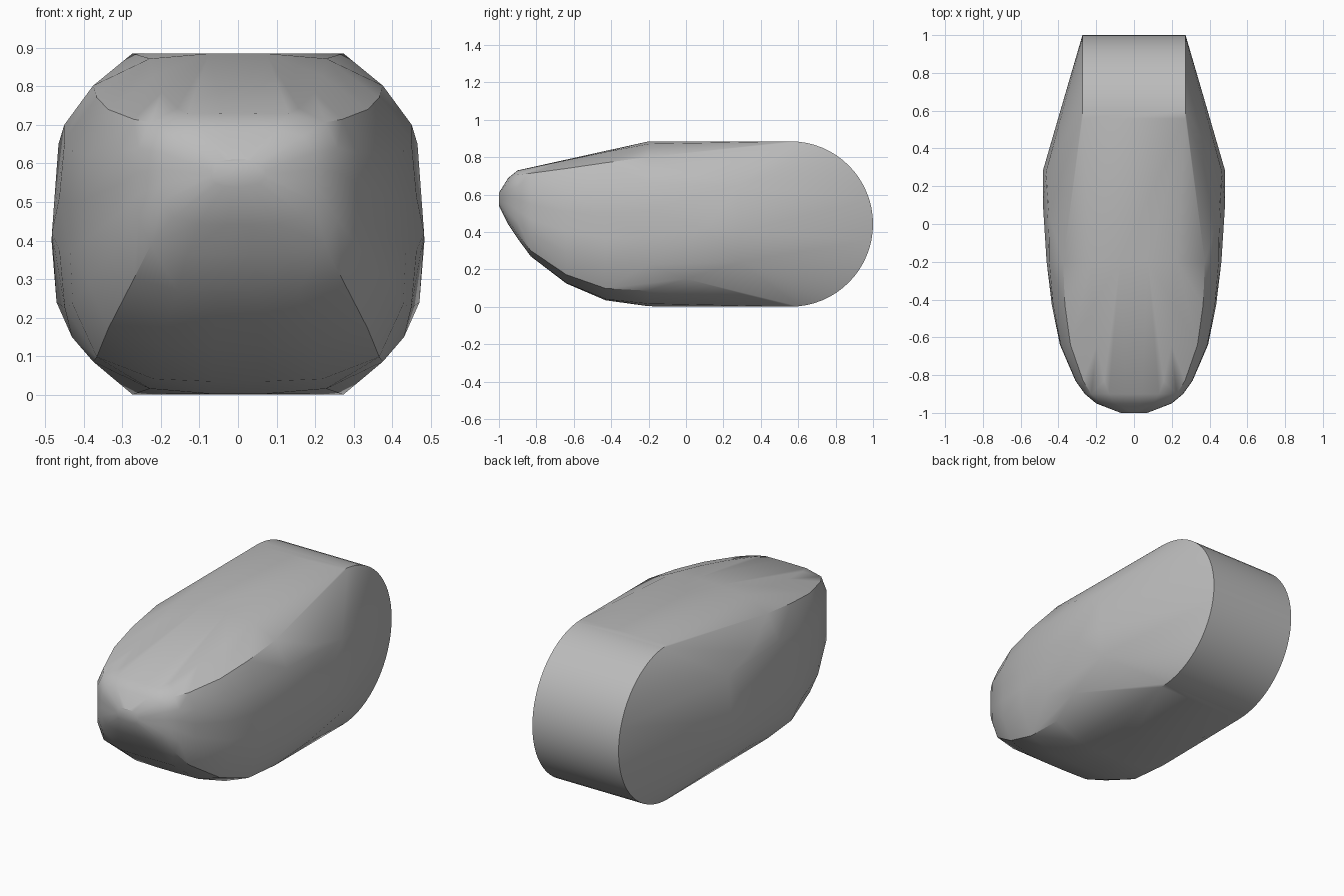
import bpy
import bmesh
from math import cos, sin, pi

cube = bpy.data.objects.get("Cube")
if cube:
    bpy.data.objects.remove(cube, do_unlink=True)

grey = bpy.data.materials.new("plain grey")
grey.use_nodes = True
colour = (0.5, 0.5, 0.5, 1)
grey.diffuse_color = colour
grey.node_tree.nodes["Principled BSDF"].inputs["Base Color"].default_value = colour


def section(bm, y, half_width, bottom, top, power, steps=20):
    """Add a rounded-square cross-section facing along y."""
    middle, half_height = (bottom + top) / 2, (top - bottom) / 2
    for i in range(steps):
        a = 2 * pi * (i + 0.5) / steps
        c, s = cos(a), sin(a)
        r = (abs(c) ** power + abs(s) ** power) ** (-1 / power)
        bm.verts.new((half_width * r * c, y, middle + half_height * r * s))


bm = bmesh.new()

# Rounded nose and belly: y, half width, bottom, top, squareness
for station in (
    (-1.0, 0.07, 0.54, 0.61, 3),
    (-0.95, 0.20, 0.44, 0.69, 4),
    (-0.90, 0.26, 0.365, 0.73, 5),
    (-0.83, 0.31, 0.27, 0.745, 5),
    (-0.64, 0.392, 0.125, 0.787, 4.5),
    (-0.43, 0.435, 0.035, 0.834, 4),
    (-0.20, 0.463, 0.003, 0.885, 3.3),
):
    section(bm, *station)

# Widest crease on each flank
for side in (-1, 1):
    for x, y, z in ((0.465, 0.28, 0.65), (0.483, 0.28, 0.40), (0.47, 0.29, 0.24),
                    (0.482, 0.10, 0.42), (0.45, 0.05, 0.70), (0.43, 0.0, 0.15)):
        bm.verts.new((side * x, y, z))

    # Round flat-sided back end
    for i in range(64):
        a = 2 * pi * i / 64
        bm.verts.new((side * 0.273, 0.558 + 0.442 * cos(a), 0.443 + 0.442 * sin(a)))

# Stretch one skin over all sections
hull = bmesh.ops.convex_hull(bm, input=bm.verts)
loose = {v for v in hull["geom_interior"] + hull["geom_unused"]
         if isinstance(v, bmesh.types.BMVert)}
bmesh.ops.delete(bm, geom=list(loose), context="VERTS")
bmesh.ops.dissolve_limit(bm, angle_limit=0.01, verts=bm.verts, edges=bm.edges)
bmesh.ops.recalc_face_normals(bm, faces=bm.faces)

mesh = bpy.data.meshes.new("rounded_body")
bm.to_mesh(mesh)
bm.free()
mesh.materials.append(grey)
body = bpy.data.objects.new("rounded_body", mesh)
bpy.context.collection.objects.link(body)

# Smooth skin with crisp back rims
bpy.ops.object.select_all(action="DESELECT")
body.select_set(True)
bpy.context.view_layer.objects.active = body
bpy.ops.object.shade_smooth_by_angle(angle=pi / 6)
